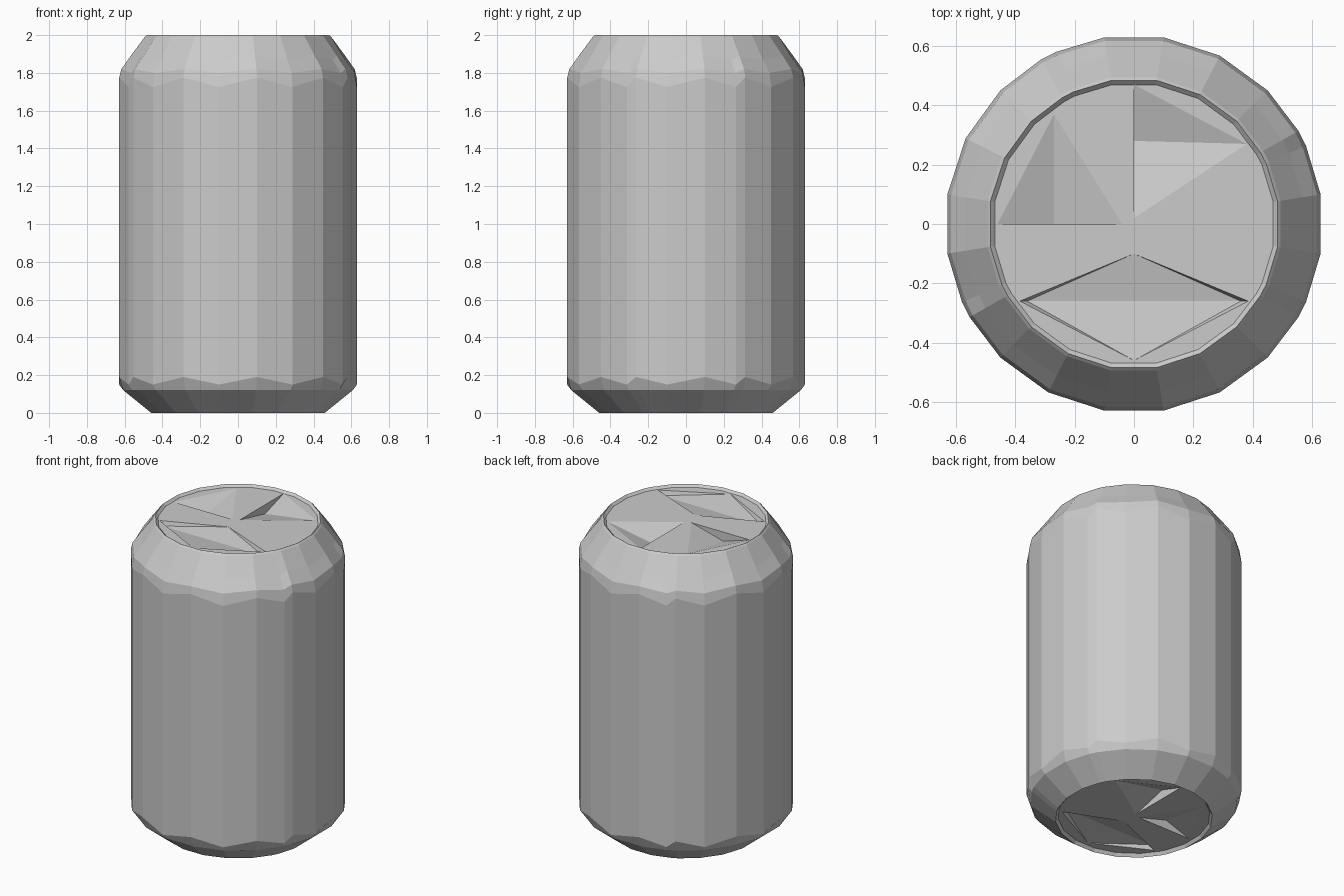
import bpy, bmesh, math

cube = bpy.data.objects.get("Cube")
if cube:
    bpy.data.objects.remove(cube, do_unlink=True)

grey = bpy.data.materials.new("plain grey")
grey.use_nodes = True
grey.diffuse_color = (0.6, 0.6, 0.6, 1)
grey.node_tree.nodes["Principled BSDF"].inputs["Base Color"].default_value = (0.6, 0.6, 0.6, 1)


def make_object(name, bm):
    bmesh.ops.recalc_face_normals(bm, faces=bm.faces)
    mesh = bpy.data.meshes.new(name)
    bm.to_mesh(mesh)
    bm.free()
    mesh.materials.append(grey)
    obj = bpy.data.objects.new(name, mesh)
    bpy.context.collection.objects.link(obj)
    return obj


# Twenty-sided outline, with four corners split into narrow vertical strips
angles = []
for k in range(20):
    a = 9 + 18 * k
    angles += [a - 2.5, a + 2.5] if a in (27, 117, 207, 333) else [a]

# Can profile: radius, height, zigzag of the faceted shoulder edge
profile = [(0.45, 0.02, 0), (0.465, 0, 0), (0.615, 0.12, 0), (0.637, 0.17, 0.02),
           (0.637, 1.75, 0.025), (0.625, 1.81, 0.01), (0.575, 1.88, 0.01),
           (0.5, 1.99, 0), (0.49, 2, 0), (0.475, 1.985, 0)]
bm = bmesh.new()
rings = []
for r, z, zig in profile:
    ring = []
    for i, a in enumerate(angles):
        t = math.radians(a)
        ring.append(bm.verts.new((r * math.cos(t), r * math.sin(t),
                                  z + zig * (-1) ** i)))
    rings.append(ring)
for low, high in zip(rings, rings[1:]):
    for i in range(len(angles)):
        j = (i + 1) % len(angles)
        bm.faces.new((low[i], low[j], high[j], high[i]))
bm.faces.new(rings[0])
bm.faces.new(rings[-1])
can = make_object("can_body", bm)

# Shallow folded dents: surface outline, then the lowered points
dents = {
    "back_dent": ([(0, 0.47), (0.38, 0.27), (0, 0.02)], [(0, 0.28)]),
    "side_dent": ([(-0.46, 0), (-0.27, 0.37), (-0.04, 0)], [(-0.27, 0)]),
    "front_dent": ([(-0.385, -0.26), (0.385, -0.26), (0, -0.1), (0, -0.46)],
                   [(-0.36, -0.26), (0.36, -0.26)]),
}


def cut_dent(name, outline, deep, surface, up, depth):
    bm = bmesh.new()
    for x, y in outline:
        bm.verts.new((x, y, surface))
        bm.verts.new((x, y, surface + up * 0.05))
    for x, y in deep:
        bm.verts.new((x, y, surface - up * depth))
    hull = bmesh.ops.convex_hull(bm, input=bm.verts)
    spare = set(hull["geom_interior"]) | set(hull["geom_unused"])
    bmesh.ops.delete(bm, geom=[v for v in spare if isinstance(v, bmesh.types.BMVert)],
                     context="VERTS")
    cutter = make_object(name, bm)
    cutter.hide_render = True
    mod = can.modifiers.new(name, "BOOLEAN")
    mod.operation = "DIFFERENCE"
    mod.solver = "EXACT"
    mod.object = cutter
    bpy.context.view_layer.objects.active = can
    bpy.ops.object.modifier_apply(modifier=name)
    bpy.data.objects.remove(cutter, do_unlink=True)


# Dents on the lid and the base
for name, (outline, deep) in dents.items():
    depth = 0.03 if name == "front_dent" else 0.06
    cut_dent(name, outline, deep, 1.985, 1, depth)
    small = [[(x * 0.92, y * 0.92) for x, y in pts] for pts in (outline, deep)]
    cut_dent("base_" + name, small[0], small[1], 0.02, -1, depth)

for face in can.data.polygons:
    face.use_smooth = False
